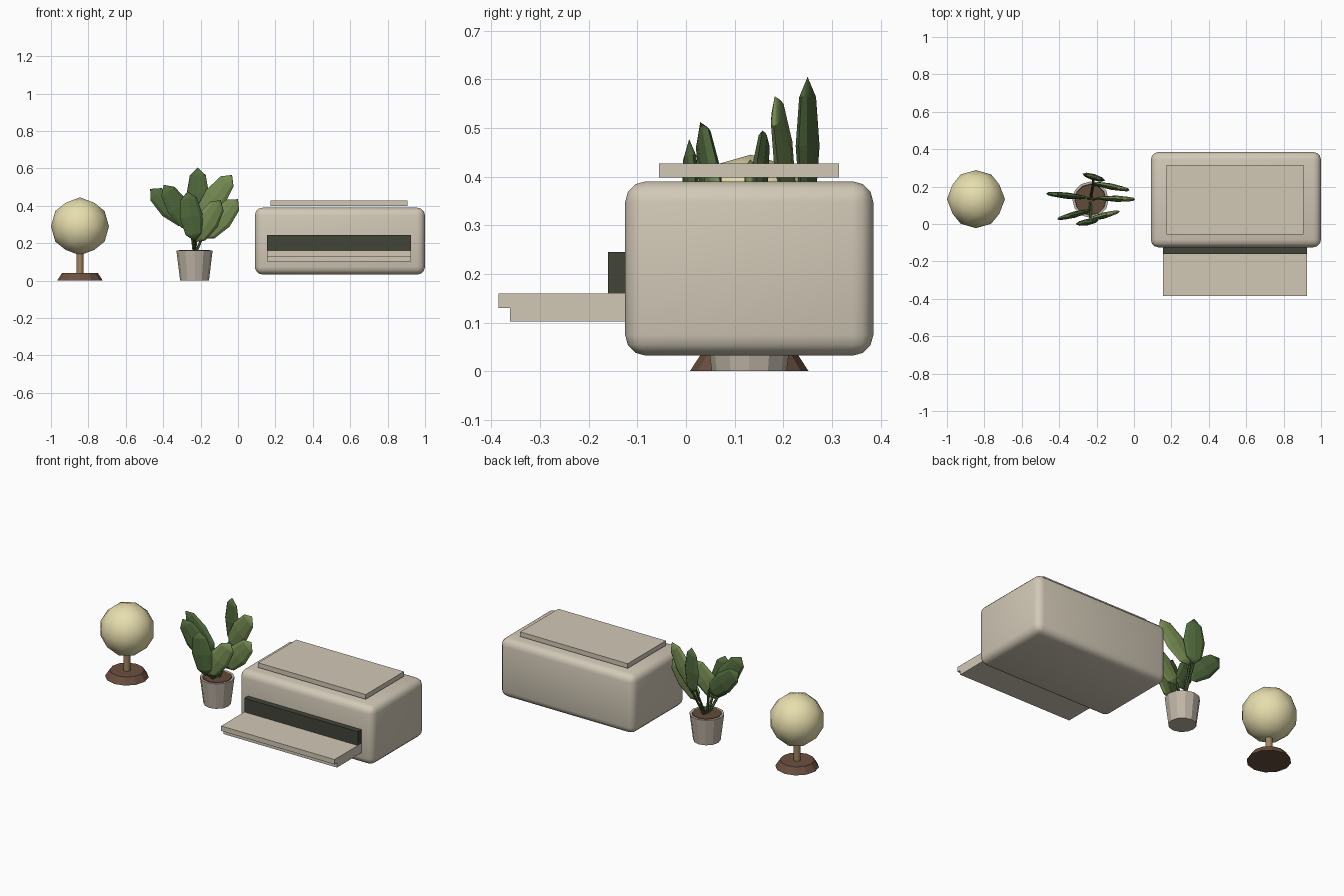
import bpy, bmesh, math
from mathutils import Vector

if "Cube" in bpy.data.objects:
    bpy.data.objects.remove(bpy.data.objects["Cube"])


def mat(name, r, g, b):
    m = bpy.data.materials.new(name)
    m.diffuse_color = (r, g, b, 1)
    m.use_nodes = True
    m.node_tree.nodes["Principled BSDF"].inputs["Base Color"].default_value = m.diffuse_color
    return m


BEIGE = mat("beige", 0.64, 0.58, 0.47)
DARK = mat("dark_slot", 0.055, 0.058, 0.04)
CREAM = mat("cream", 0.80, 0.73, 0.42)
WOOD = mat("wood", 0.15, 0.08, 0.05)
TAN = mat("tan", 0.35, 0.23, 0.12)
CLAY = mat("clay", 0.52, 0.46, 0.38)
SOIL = mat("soil", 0.12, 0.07, 0.04)
GREENS = [mat("leaf_dark", 0.08, 0.14, 0.045), mat("leaf_light", 0.18, 0.26, 0.085)]


def finish(name, material, smooth=None):
    o = bpy.context.object
    o.name = name
    o.data.materials.append(material)
    if smooth:
        bpy.ops.object.shade_smooth_by_angle(angle=math.radians(smooth))
    return o


def box(name, x, y, z, material):
    bpy.ops.mesh.primitive_cube_add(size=1)
    o = finish(name, material)
    o.location = [(a[0] + a[1]) / 2 for a in (x, y, z)]
    o.scale = [a[1] - a[0] for a in (x, y, z)]
    bpy.ops.object.transform_apply(location=False, rotation=False, scale=True)
    return o


def cone(name, x, y, z0, z1, r0, r1, sides, material, smooth=None):
    bpy.ops.mesh.primitive_cone_add(vertices=sides, radius1=r0, radius2=r1,
                                    depth=z1 - z0, location=(x, y, (z0 + z1) / 2))
    return finish(name, material, smooth)


def rod(name, p, q, r, material):
    d = Vector(q) - Vector(p)
    bpy.ops.mesh.primitive_cylinder_add(vertices=6, radius=r, depth=d.length,
                                        location=(Vector(p) + Vector(q)) / 2,
                                        rotation=d.to_track_quat('Z', 'Y').to_euler())
    return finish(name, material, 40)


# Printer: rounded body, floating lid, paper slot and two-layer tray
body = box("printer_body", (0.09, 1.0), (-0.125, 0.385), (0.032, 0.39), BEIGE)
bev = body.modifiers.new("round", 'BEVEL')
bev.width, bev.segments = 0.042, 3
bpy.ops.object.modifier_apply(modifier="round")
bpy.ops.object.shade_smooth_by_angle(angle=math.radians(40))
box("printer_lid", (0.175, 0.905), (-0.055, 0.315), (0.398, 0.427), BEIGE)
box("paper_slot", (0.155, 0.925), (-0.16, -0.12), (0.16, 0.245), DARK)
box("tray_top", (0.155, 0.925), (-0.385, -0.12), (0.13, 0.16), BEIGE)
box("tray_lower", (0.155, 0.925), (-0.362, -0.12), (0.102, 0.13), BEIGE)

# Lamp: tapered base, thin post and faceted globe
LX, LY = -0.845, 0.13
cone("lamp_base", LX, LY, 0, 0.04, 0.122, 0.096, 12, WOOD)
cone("lamp_post", LX, LY, 0.035, 0.17, 0.02, 0.02, 10, TAN, 40)
bpy.ops.mesh.primitive_ico_sphere_add(subdivisions=2, radius=0.155,
                                      location=(LX, 0.133, 0.29),
                                      rotation=(0, -math.radians(31.717), math.pi / 2))
finish("lamp_globe", CREAM, 30)

# Pot: spun profile with an open rim, filled with soil
PX, PY = -0.2325, 0.13
bm = bmesh.new()
profile = [(0, 0), (0.077, 0), (0.097, 0.162), (0.084, 0.162), (0.08, 0.13)]
vs = [bm.verts.new((r, 0, z)) for r, z in profile]
es = [bm.edges.new(p) for p in zip(vs, vs[1:])]
bmesh.ops.spin(bm, geom=vs + es, cent=(0, 0, 0), axis=(0, 0, 1),
               angle=math.tau, steps=12)
bmesh.ops.remove_doubles(bm, verts=bm.verts, dist=1e-4)
bmesh.ops.recalc_face_normals(bm, faces=bm.faces)
me = bpy.data.meshes.new("pot")
bm.to_mesh(me)
bm.free()
pot = bpy.data.objects.new("pot", me)
pot.location = (PX, PY, 0)
bpy.context.collection.objects.link(pot)
me.materials.append(CLAY)
cone("soil", PX, PY, 0.13, 0.164, 0.08, 0.082, 12, SOIL)

# Leaves: tip x, z, base x, z, centre y, yaw in degrees
LEAVES = [
    (-0.215, 0.605, -0.215, 0.32, 0.25, -17),
    (-0.03, 0.565, -0.215, 0.325, 0.2, -11),
    (-0.47, 0.49, -0.255, 0.295, 0.152, -6),
    (0.0, 0.435, -0.185, 0.225, 0.135, -2),
    (-0.40, 0.512, -0.24, 0.27, 0.05, 15),
    (-0.09, 0.43, -0.235, 0.205, 0.045, 15),
    (-0.27, 0.477, -0.23, 0.21, 0.01, 10),
]
for i, (tx, tz, bx, bz, y, yaw) in enumerate(LEAVES):
    yaw = math.radians(yaw)
    dx, dz = tx - bx, tz - bz
    centre = ((tx + bx) / 2, y, (tz + bz) / 2)
    bpy.ops.mesh.primitive_uv_sphere_add(segments=8, ring_count=4, radius=1,
                                         location=centre,
                                         rotation=(0, math.atan2(dx, dz), yaw))
    leaf = finish(f"leaf_{i + 1}", GREENS[i % 2], 35)
    leaf.scale = (0.063, 0.017, math.hypot(dx, dz) / 2)
    foot = (bx, y - dx / 2 * math.sin(yaw), bz + 0.02)
    start = (PX + 0.15 * (bx - PX), PY + 0.15 * (y - PY), 0.15)
    rod(f"leaf_stem_{i + 1}", start, foot, 0.007, GREENS[0])
